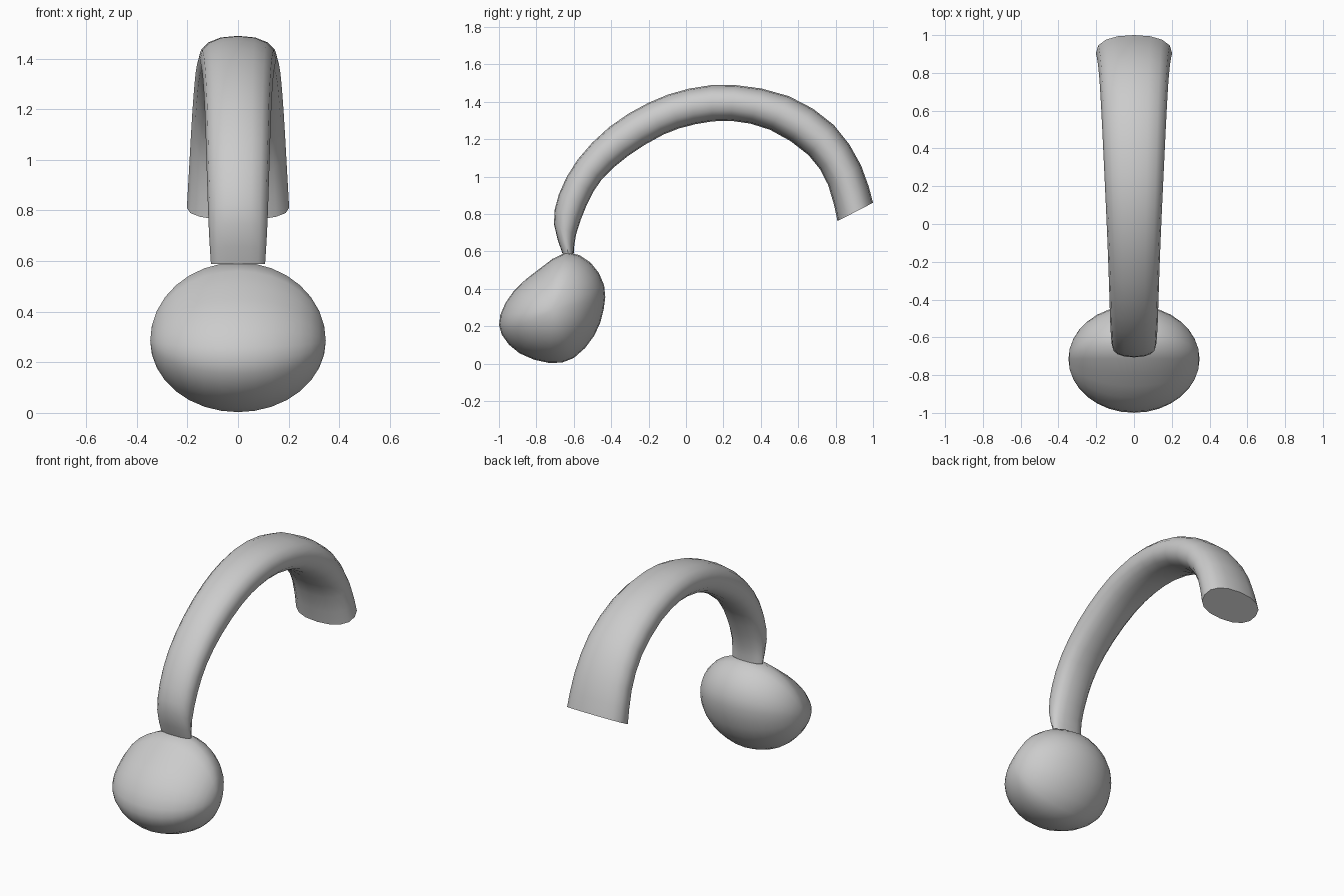
import bpy, bmesh, math
from mathutils import Vector

if "Cube" in bpy.data.objects:
    bpy.data.objects.remove(bpy.data.objects["Cube"])


def catmull(pts, steps, closed=False):
    """Smooth curve through tuples of any length."""
    n, out = len(pts), []
    for i in range(n if closed else n - 1):
        idx = [i - 1, i, i + 1, i + 2]
        idx = [j % n if closed else min(max(j, 0), n - 1) for j in idx]
        a, b, c, d = (Vector(pts[j]) for j in idx)
        for s in range(steps):
            t = s / steps
            out.append(0.5 * (2 * b + (c - a) * t + (2 * a - 5 * b + 4 * c - d) * t**2
                              + (3 * b - a - 3 * c + d) * t**3))
    if not closed:
        out.append(Vector(pts[-1]))
    return out


def loft(name, rings, caps=True):
    bm = bmesh.new()
    vs = [[bm.verts.new(p) for p in r] for r in rings]
    for a, b in zip(vs, vs[1:]):
        for k in range(len(a)):
            m = (k + 1) % len(a)
            bm.faces.new((a[k], a[m], b[m], b[k]))
    if caps:
        bm.faces.new(vs[0])
        bm.faces.new(vs[-1])
    bmesh.ops.remove_doubles(bm, verts=bm.verts, dist=1e-5)
    bmesh.ops.recalc_face_normals(bm, faces=bm.faces)
    me = bpy.data.meshes.new(name)
    bm.to_mesh(me)
    bm.free()
    ob = bpy.data.objects.new(name, me)
    bpy.context.collection.objects.link(ob)
    bpy.ops.object.select_all(action='DESELECT')
    ob.select_set(True)
    bpy.context.view_layer.objects.active = ob
    bpy.ops.object.shade_smooth_by_angle(angle=math.radians(45))
    return ob


# Curved arm: outer y, z, inner y, z and half width along the sweep
stations = [
    (-.66, .588, -.60, .588, .107), (-.706, .745, -.588, .69, .115),
    (-.68, .905, -.53, .85, .121), (-.58, 1.09, -.45, .985, .126),
    (-.41, 1.265, -.31, 1.11, .131), (-.20, 1.395, -.12, 1.225, .138),
    (.016, 1.47, .05, 1.28, .146), (.257, 1.49, .24, 1.298, .156),
    (.55, 1.43, .45, 1.25, .168), (.79, 1.276, .655, 1.115, .18),
    (.936, 1.06, .76, .955, .191), (1.0, .86, .81, .762, .202)]


def oval(st, sides=16, power=2.3):
    outer, inner = Vector((0, st[0], st[1])), Vector((0, st[2], st[3]))
    mid, half = (outer + inner) / 2, (outer - inner) / 2
    ring = []
    for k in range(sides):
        a = 2 * math.pi * k / sides
        c, s = math.cos(a), math.sin(a)
        px = math.copysign(abs(c) ** (2 / power), c)
        pn = math.copysign(abs(s) ** (2 / power), s)
        ring.append(mid + half * pn + Vector((px * st[4], 0, 0)))
    return ring


loft("curved_arm", [oval(s) for s in catmull(stations, 2)])

# Egg-shaped foot: side outline shrinking towards both ends in x
outline = [(-.64, .595), (-.786, .505), (-.92, .39), (-.993, .26), (-.985, .155),
           (-.89, .055), (-.73, .003), (-.60, .03), (-.49, .15), (-.44, .29),
           (-.438, .42), (-.51, .54)]
side = catmull(outline, 2, closed=True)
cy, cz = -.715, .285
rings = []
for i in range(17):
    a = math.pi * i / 16
    r = math.sin(a)
    rings.append([Vector((-.347 * math.cos(a), cy + (p[0] - cy) * r, cz + (p[1] - cz) * r))
                  for p in side])
loft("round_foot", rings, caps=False)
